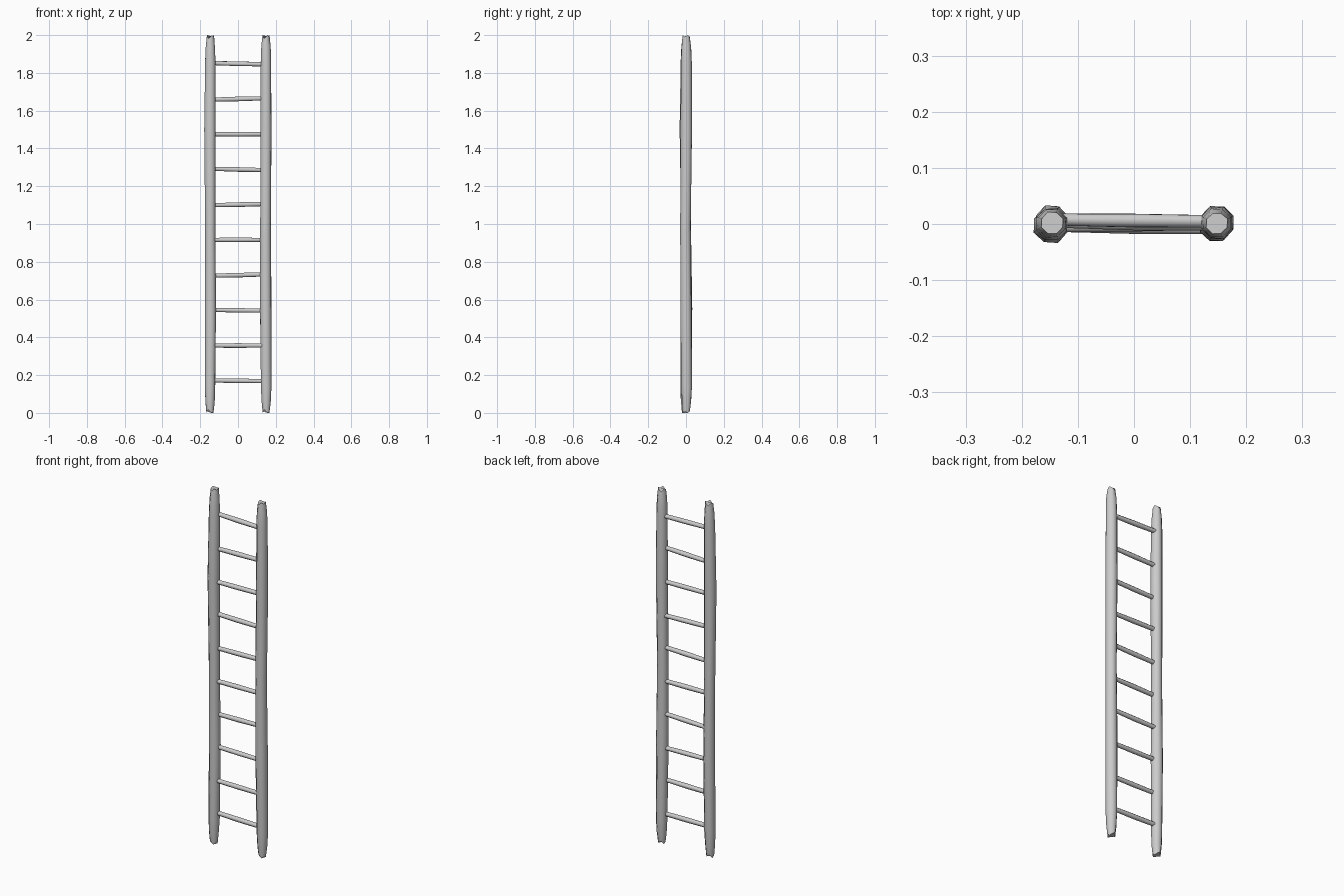
import bpy, bmesh, math, random
from mathutils import Vector

random.seed(4)
cube = bpy.data.objects.get("Cube")
if cube:
    bpy.data.objects.remove(cube)

paint = bpy.data.materials.new("light grey")
paint.use_nodes = True
grey = (0.6, 0.6, 0.6, 1)
paint.diffuse_color = grey
paint.node_tree.nodes["Principled BSDF"].inputs["Base Color"].default_value = grey


def rough_tube(name, rings, u, v, sides, jitter, end_jag=0.0):
    """Loft rings of (centre, radius) with slightly uneven sections and closed ends."""
    axis = u.cross(v)
    bm = bmesh.new()
    loops = []
    for k, (centre, radius) in enumerate(rings):
        loop = []
        for i in range(sides):
            a = math.tau * (i + 0.5) / sides
            r = radius * (1 + random.uniform(-jitter, jitter))
            p = centre + (u * math.cos(a) + v * math.sin(a)) * r
            if k in (0, len(rings) - 1):
                inward = 1 if k == 0 else -1
                p += axis * inward * end_jag * (i % 3) / 2
            loop.append(bm.verts.new(p))
        loops.append(loop)
    for a, b in zip(loops, loops[1:]):
        for i in range(sides):
            j = (i + 1) % sides
            bm.faces.new((a[i], a[j], b[j], b[i]))
    bm.faces.new(loops[0][::-1])
    bm.faces.new(loops[-1])
    bmesh.ops.recalc_face_normals(bm, faces=bm.faces)
    mesh = bpy.data.meshes.new(name)
    bm.to_mesh(mesh)
    bm.free()
    mesh.materials.append(paint)
    obj = bpy.data.objects.new(name, mesh)
    bpy.context.collection.objects.link(obj)
    bpy.ops.object.select_all(action='DESELECT')
    bpy.context.view_layer.objects.active = obj
    obj.select_set(True)
    bpy.ops.object.shade_smooth_by_angle(angle=math.radians(62))


X, Y, Z = Vector((1, 0, 0)), Vector((0, 1, 0)), Vector((0, 0, 1))

# Side poles: rough eight-sided trunks with tapered, chipped ends
profile = [(0, 0.02), (0.06, 0.026), (0.14, 0.03), (0.55, 0.032),
           (1.0, 0.029), (1.5, 0.032), (1.86, 0.03), (1.94, 0.027), (2, 0.02)]
for name, side in (("left_pole", 1), ("right_pole", -1)):
    rings = []
    for z, r in profile:
        sway = 0.003 * math.sin(z * 4 + side)
        rings.append((Vector((side * 0.147 + sway * 0.5, sway, z)), r))
    rough_tube(name, rings, X, Y, 8, 0.05, 0.018)

# Rungs: thin, slightly crooked bars between the poles
tilts = [-0.002, 0, -0.002, 0.003, 0, 0.003, -0.003, 0, 0.003, -0.003]
for n, tilt in enumerate(tilts):
    z = 0.17 + n * 0.1865
    shift = random.uniform(-0.006, 0.008)
    skew = random.uniform(-0.003, 0.003)
    rings = [(Vector((x, shift + skew * x / 0.13, z + tilt * x / 0.13)), r)
             for x, r in ((-0.13, 0.0115), (0, 0.013), (0.13, 0.0115))]
    rough_tube(f"rung_{n + 1}", rings, Y, Z, 8, 0.05)
